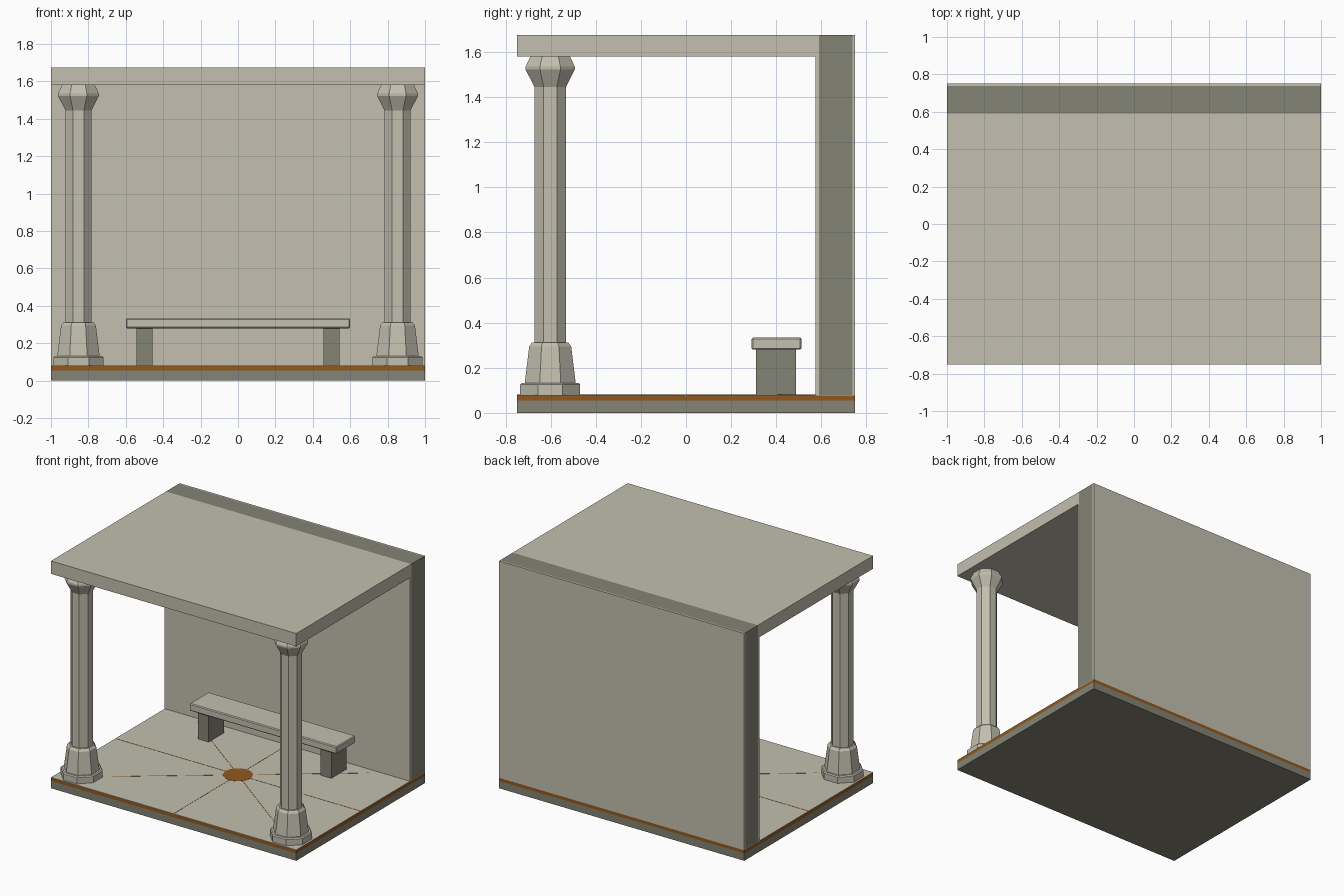
import bpy, bmesh, math

if "Cube" in bpy.data.objects:
    bpy.data.objects.remove(bpy.data.objects["Cube"])


def material(name, srgb):
    m = bpy.data.materials.new(name)
    lin = [((c / 255 + 0.055) / 1.055) ** 2.4 for c in srgb]
    m.diffuse_color = (*lin, 1)
    m.use_nodes = True
    m.node_tree.nodes["Principled BSDF"].inputs["Base Color"].default_value = m.diffuse_color
    return m


STONE = material("pale stone", (195, 191, 175))
DARK = material("dark stone", (133, 131, 117))
BROWN = material("brown inlay", (145, 88, 30))


def finish(name, bm, mat):
    bmesh.ops.recalc_face_normals(bm, faces=bm.faces)
    me = bpy.data.meshes.new(name)
    bm.to_mesh(me)
    bm.free()
    me.materials.append(mat)
    ob = bpy.data.objects.new(name, me)
    bpy.context.collection.objects.link(ob)
    return ob


def box(name, x, y, z, mat, bevel=0):
    bm = bmesh.new()
    bmesh.ops.create_cube(bm, size=1)
    for v in bm.verts:
        for i, (a, b) in enumerate((x, y, z)):
            v.co[i] = (a + b) / 2 + v.co[i] * (b - a)
    if bevel:
        bmesh.ops.bevel(bm, geom=bm.edges[:], offset=bevel, segments=1, affect='EDGES')
    return finish(name, bm, mat)


def octagon_lathe(name, cx, cy, profile, mat):
    # profile holds (half width across flats, height)
    bm = bmesh.new()
    rings = []
    for a, z in profile:
        r = a / math.cos(math.pi / 8)
        rings.append([bm.verts.new((cx + r * math.cos((k + .5) * math.pi / 4),
                                    cy + r * math.sin((k + .5) * math.pi / 4), z))
                      for k in range(8)])
    for lo, hi in zip(rings, rings[1:]):
        for k in range(8):
            bm.faces.new((lo[k], lo[k - 1], hi[k - 1], hi[k]))
    bm.faces.new(rings[0])
    bm.faces.new(rings[-1])
    return finish(name, bm, mat)


# Floor: dark base, brown layer, pale paving
box("floor_base", (-1, 1), (-.75, .75), (0, .054), DARK)
box("floor_brown_layer", (-1, 1), (-.75, .75), (.054, .077), BROWN)
box("floor_paving", (-1, 1), (-.75, .75), (.077, .08), STONE)

# Inlaid disc and thin radiating lines
bm = bmesh.new()
bmesh.ops.create_cone(bm, cap_ends=True, segments=24, radius1=.1, radius2=.1, depth=.002)
bmesh.ops.translate(bm, verts=bm.verts, vec=(0, 0, .0805))
finish("floor_disc", bm, BROWN)
diag = math.atan2(.75, 1)
for i, (angle, half) in enumerate(((0, 1), (math.pi / 2, .75), (diag, .88), (-diag, .88))):
    line = box(f"floor_line_{i}", (-half, half), (-.002, .002), (.0795, .081), BROWN)
    line.rotation_euler.z = angle

# Back wall in three layers
box("wall_front_face", (-1, 1), (.575, .59), (.08, 1.675), STONE)
box("wall_core", (-1, 1), (.59, .738), (.08, 1.675), DARK)
box("wall_back_face", (-1, 1), (.738, .75), (.08, 1.675), STONE)

# Roof slab
box("roof", (-1, 1), (-.75, .575), (1.58, 1.675), STONE)

# Columns and bench legs, one per side
COLUMN = [(.133, .08), (.133, .125), (.126, .132), (.113, .132), (.093, .295),
          (.08, .312), (.07, .312), (.07, 1.445), (.109, 1.522), (.109, 1.535),
          (.088, 1.58)]
for side, s in (("left", -1), ("right", 1)):
    octagon_lathe(f"{side}_column", s * .853, -.602, COLUMN, STONE)
    box(f"{side}_bench_leg", (s * .5 - .043, s * .5 + .043), (.311, .487), (.08, .282), DARK)

# Bench seat with softened edges
box("bench_seat", (-.6, .6), (.291, .512), (.28, .334), STONE, bevel=.006)
